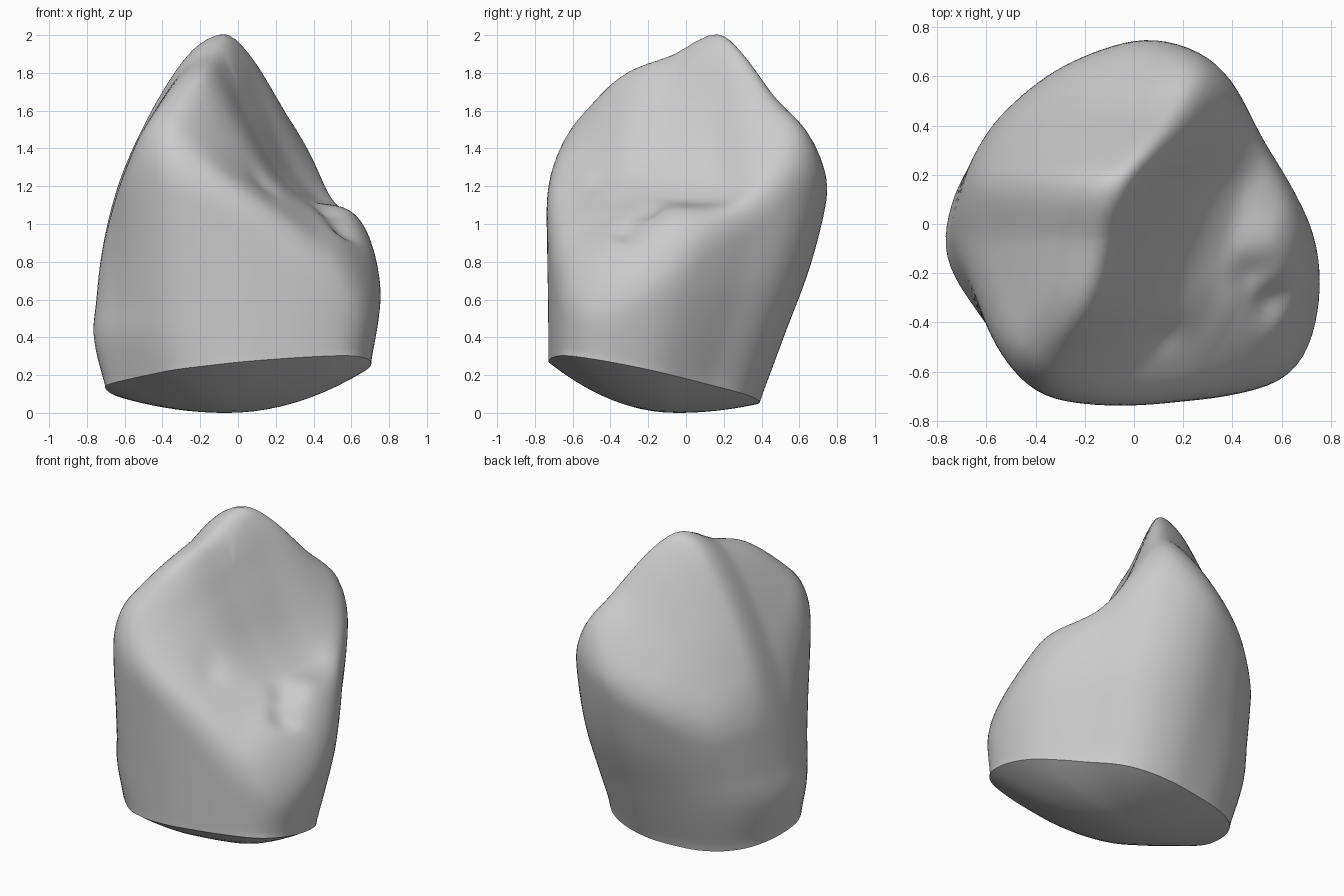
import bpy, bmesh, math
from mathutils import Vector

cube = bpy.data.objects.get("Cube")
if cube:
    bpy.data.objects.remove(cube)

SIDES, RINGS, DOME = 112, 100, 10
CENTRE = Vector((0, -0.05, 0.75))


def curve(points, t):
    """Smooth interpolation through (t, value) pairs."""
    if t <= points[0][0]:
        return points[0][1]
    if t >= points[-1][0]:
        return points[-1][1]
    i = max(j for j in range(len(points) - 1) if points[j][0] <= t)
    (a, p), (b, q) = points[i], points[i + 1]

    def slope(j):
        lo, hi = points[max(j - 1, 0)], points[min(j + 1, len(points) - 1)]
        return (hi[1] - lo[1]) / (hi[0] - lo[0])
    w, u = b - a, (t - a) / (b - a)
    return ((2*u**3 - 3*u*u + 1) * p + (u**3 - 2*u*u + u) * w * slope(i)
            + (3*u*u - 2*u**3) * q + (u**3 - u*u) * w * slope(i + 1))


# Plan outline, stored as radius against angle
plan = [(.75, -.15), (.72, 0), (.62, .2), (.5, .39), (.3, .66), (.05, .74), (-.2, .67),
        (-.4, .55), (-.58, .38), (-.7, .2), (-.76, 0), (-.74, -.13), (-.68, -.28),
        (-.58, -.47), (-.4, -.65), (-.2, -.715), (0, -.735), (.2, -.72), (.4, -.69),
        (.62, -.61), (.71, -.49), (.75, -.33)]
polar = sorted((math.atan2(y, x), math.hypot(x, y)) for x, y in plan)
outline = ([(a - math.tau, r) for a, r in polar[-3:]] + polar
           + [(a + math.tau, r) for a, r in polar[:3]])

# Wall taper by height, and extra fullness of the two right-hand corners
back_reach = [(.06, .38), (.4, .51), (.8, .66), (1.2, .75), (1.5, .75)]
left_width = [(.1, .9), (.4, 1), (.6, .98), (.9, .94), (1.2, .9), (1.6, .84)]
right_width = [(.2, .92), (.5, .99), (.7, 1.02), (1.2, 1.02)]
front_corner = [(.1, -.13), (.4, -.08), (.8, 0), (1.2, .07), (1.5, .09)]
back_corner = [(.1, .19), (.5, .13), (.9, .11), (1.3, .15)]

# Diagonal ridge across the top, by depth
ridge_x = [(-.73, -.42), (-.55, -.34), (-.34, -.22), (-.08, -.15), (.17, -.07),
           (.3, .03), (.47, .15), (.6, .21), (.74, .24)]
ridge_z = [(-.73, 1.36), (-.55, 1.59), (-.34, 1.79), (-.08, 1.9), (.17, 2.02),
           (.3, 1.91), (.47, 1.68), (.6, 1.55), (.74, 1.38)]
outer_drop = [(0, 0), (.1, .05), (.2, .16), (.35, .42), (.5, .76), (.7, 1.35)]
back_ease = [(-.05, 1), (.2, .84), (.4, .6), (.6, .5)]
inner_fade = [(0, 1), (.05, .97), (.12, .8), (.2, .56), (.35, .2), (.5, .04), (.65, 0)]
floor_z = [(-.2, 1.25), (.1, 1.18), (.4, 1.1), (.55, 1.08), (.65, 1.02), (.8, .86)]


def spot(x, y, cx, cy, size):
    return math.exp(-((x - cx)**2 + (y - cy)**2) / size**2)


def top_height(x, y):
    d, peak = x - curve(ridge_x, y), curve(ridge_z, y)
    if d < 0:
        drop = curve(outer_drop, -d) if d > -.7 else 1.35 - 3 * (d + .7)
        return peak - drop * curve(back_ease, y)
    # Basin floor falls away toward the front left corner
    floor = curve(floor_z, x) - 1.3 * max(0, (x - y) * .707 - .35)**2
    h = floor + (peak - floor) * curve(inner_fade, d)
    # Lobe, groove and small pit on the inner slope
    h += .03 * spot(x, y, .61, -.1, .13) - .05 * spot(x, y, .48, -.2, .07)
    return h - .08 * spot(x, y, .54, -.31, .06) - .03 * spot(x, y, .12, -.46, .07)


def field(p):
    """Negative inside the body: tapered wall blended with the sculpted top."""
    x, y, z = p
    s = (curve(back_reach, z) + .73) / 1.47
    py = (y + .73) / s - .73
    px = x / curve(left_width if x < 0 else right_width, z)
    a = math.atan2(py, px)
    full = 1 + curve(front_corner, z) * max(0, math.cos(a + 2.36))**6
    full += curve(back_corner, z) * max(0, math.cos(a - 2.36))**6
    wall = (math.hypot(px, py) / (curve(outline, a) * full) - 1) * .7
    top = (z - top_height(max(-.8, min(.8, x)), y)) * .5
    k = .09
    h = max(k - abs(wall - top), 0) / k
    return max(wall, top) + h * h * k / 4


def cast(azimuth, elevation):
    c = math.cos(elevation)
    d = Vector((c * math.cos(azimuth), c * math.sin(azimuth), math.sin(elevation)))
    lo, hi = 0, 1.7
    for _ in range(16):
        mid = (lo + hi) / 2
        lo, hi = (mid, hi) if field(CENTRE + d * mid) < 0 else (lo, mid)
    return CENTRE + d * lo


def rim_elevation(azimuth):
    lo, hi = -1.3, 0
    for _ in range(14):
        mid = (lo + hi) / 2
        p = cast(azimuth, mid)
        rim_z = .13 + .09 * p.x - .19 * p.y + .09 * min(0, p.x)**2
        lo, hi = (mid, hi) if p.z < rim_z else (lo, mid)
    return hi


bm = bmesh.new()


def bridge(a, b):
    for i in range(SIDES):
        j = (i + 1) % SIDES
        bm.faces.new((a[i], a[j], b[j], b[i]))


def close(ring, point, flip):
    tip = bm.verts.new(point)
    for i in range(SIDES):
        a, b = ring[i], ring[(i + 1) % SIDES]
        bm.faces.new((b, a, tip) if flip else (a, b, tip))


# Body rings from the rim to the top
angles = [math.tau * i / SIDES for i in range(SIDES)]
starts = [rim_elevation(a) for a in angles]
rings = []
for n in range(RINGS):
    t = n / RINGS
    rings.append([bm.verts.new(cast(a, e + (math.pi / 2 - e) * t))
                  for a, e in zip(angles, starts)])
for a, b in zip(rings, rings[1:]):
    bridge(a, b)
close(rings[-1], cast(0, math.pi / 2), False)

# Soften the ridge and slopes
soft = [v for ring in rings[1:] for v in ring]
for _ in range(5):
    bmesh.ops.smooth_vert(bm, verts=soft, factor=.5,
                          use_axis_x=True, use_axis_y=True, use_axis_z=True)

# Shallow domed underside
rim = [v.co.copy() for v in rings[0]]
bottom = Vector((-.06, -.05, 0))
previous = rings[0]
for n in range(1, DOME):
    t = 1 - n / DOME
    ring = []
    for p in rim:
        q = bottom.lerp(p, t)
        q.z = p.z * t * t
        ring.append(bm.verts.new(q))
    bridge(ring, previous)
    previous = ring
close(previous, bottom, True)

# Rest on the ground
low = min(v.co.z for v in bm.verts)
bmesh.ops.translate(bm, verts=bm.verts, vec=(0, 0, -low))
bmesh.ops.recalc_face_normals(bm, faces=bm.faces)

mesh = bpy.data.meshes.new("sculpted_cap")
bm.to_mesh(mesh)
bm.free()
cap = bpy.data.objects.new("sculpted_cap", mesh)
bpy.context.collection.objects.link(cap)

grey = bpy.data.materials.new("plain_grey")
grey.use_nodes = True
colour = (.6, .6, .6, 1)
grey.diffuse_color = colour
grey.node_tree.nodes["Principled BSDF"].inputs["Base Color"].default_value = colour
mesh.materials.append(grey)

bpy.context.view_layer.objects.active = cap
cap.select_set(True)
bpy.ops.object.shade_smooth_by_angle(angle=math.radians(40))
